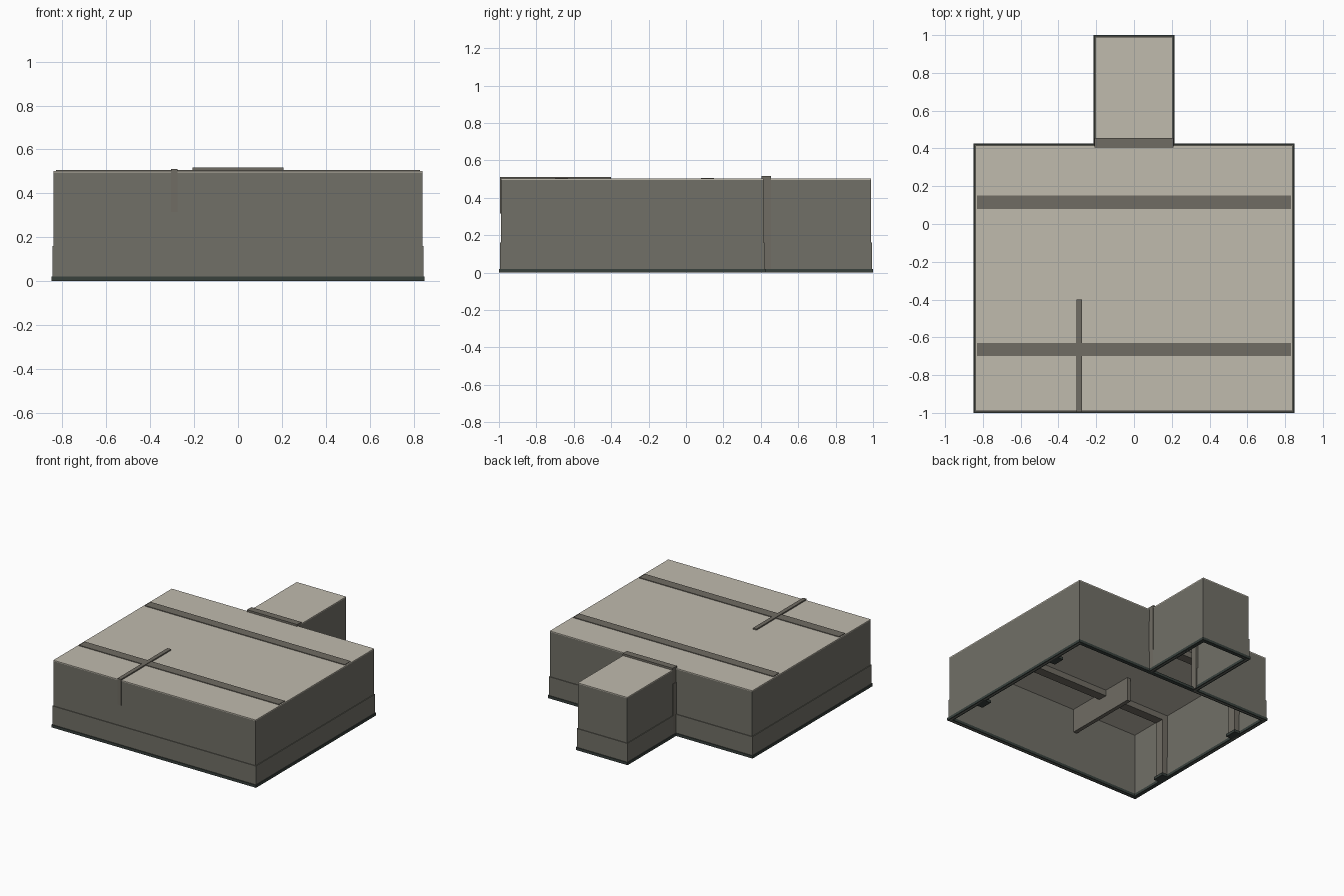
import bpy
import bmesh
from mathutils import Matrix, Vector

cube = bpy.data.objects.get("Cube")
if cube:
    bpy.data.objects.remove(cube, do_unlink=True)


def material(name, rgb):
    mat = bpy.data.materials.new(name)
    mat.use_nodes = True
    mat.diffuse_color = (*rgb, 1)
    mat.node_tree.nodes["Principled BSDF"].inputs["Base Color"].default_value = (*rgb, 1)
    return mat


WALL = material("wall_grey", (0.165, 0.16, 0.135))
CEILING = material("ceiling_cream", (0.53, 0.495, 0.42))
BEAM = material("beam_grey", (0.16, 0.15, 0.125))
TRIM = material("dark_green_trim", (0.04, 0.052, 0.046))


def build(name, mat, boxes):
    """One object from boxes given as (low corner, high corner)."""
    bm = bmesh.new()
    for low, high in boxes:
        low, high = Vector(low), Vector(high)
        place = Matrix.Translation((low + high) / 2) @ Matrix.Diagonal((*(high - low), 1))
        bmesh.ops.create_cube(bm, size=1, matrix=place)
    mesh = bpy.data.meshes.new(name)
    bm.to_mesh(mesh)
    bm.free()
    mesh.materials.append(mat)
    obj = bpy.data.objects.new(name, mesh)
    bpy.context.collection.objects.link(obj)
    return obj


# Plan: centre lines of the walls of the main room and the rear annex
ROOM_X, FRONT, BACK = 0.835, -0.985, 0.41
DOOR_X, END = 0.2, 0.985
runs = [(-ROOM_X, FRONT, ROOM_X, FRONT), (-DOOR_X, END, DOOR_X, END)]
for low_x, high_x in ((-ROOM_X, -DOOR_X), (DOOR_X, ROOM_X)):
    runs.append((low_x, BACK, high_x, BACK))
for side in (-1, 1):
    runs.append((side * ROOM_X, FRONT, side * ROOM_X, BACK))
    runs.append((side * DOOR_X, BACK, side * DOOR_X, END))
threshold = (-DOOR_X, BACK, DOOR_X, BACK)


def along(lines, half, z0, z1):
    return [((x0 - half, y0 - half, z0), (x1 + half, y1 + half, z1))
            for x0, y0, x1, y1 in lines]


# Walls, thicker lower panelling, and skirting that also crosses the doorway
build("walls", WALL, along(runs, 0.005, 0.0, 0.495))
build("lower_wall_panels", WALL, along(runs, 0.01, 0.001, 0.16))
build("skirting", TRIM, along(runs + [threshold], 0.015, 0.0, 0.02))

# Thin ceilings
build("room_ceiling", CEILING,
      [((-ROOM_X - 0.005, FRONT - 0.005, 0.495), (ROOM_X + 0.005, BACK + 0.005, 0.502))])
build("annex_ceiling", CEILING,
      [((-DOOR_X - 0.005, BACK + 0.005, 0.495), (DOOR_X + 0.005, END + 0.005, 0.502))])

# Cross beams, each carried by a post with a dark foot at both side walls
for label, y in (("front", -0.665), ("rear", 0.115)):
    build(label + "_beam", BEAM, [((-0.83, y - 0.035, 0.45), (0.83, y + 0.035, 0.507))])
    posts, feet = [], []
    for side in (-1, 1):
        inner, outer = side * 0.785, side * 0.83
        x0, x1 = min(inner, outer), max(inner, outer)
        posts.append(((x0, y - 0.035, 0.002), (x1, y + 0.035, 0.45)))
        feet.append(((x0 - 0.01, y - 0.045, 0), (x1 + 0.01, y + 0.045, 0.02)))
    build(label + "_posts", BEAM, posts)
    build(label + "_post_feet", TRIM, feet)

# Hanging divider under the ceiling
build("hanging_divider", BEAM, [((-0.305, -0.995, 0.315), (-0.275, -0.4, 0.511))])

# Door frame between room and annex
build("door_header", BEAM, [((-0.208, 0.405, 0.4), (0.208, 0.455, 0.517))])
build("door_jambs", BEAM, [((min(s * 0.18, s * 0.212), 0.405, 0.002),
                            (max(s * 0.18, s * 0.212), 0.455, 0.4)) for s in (-1, 1)])
